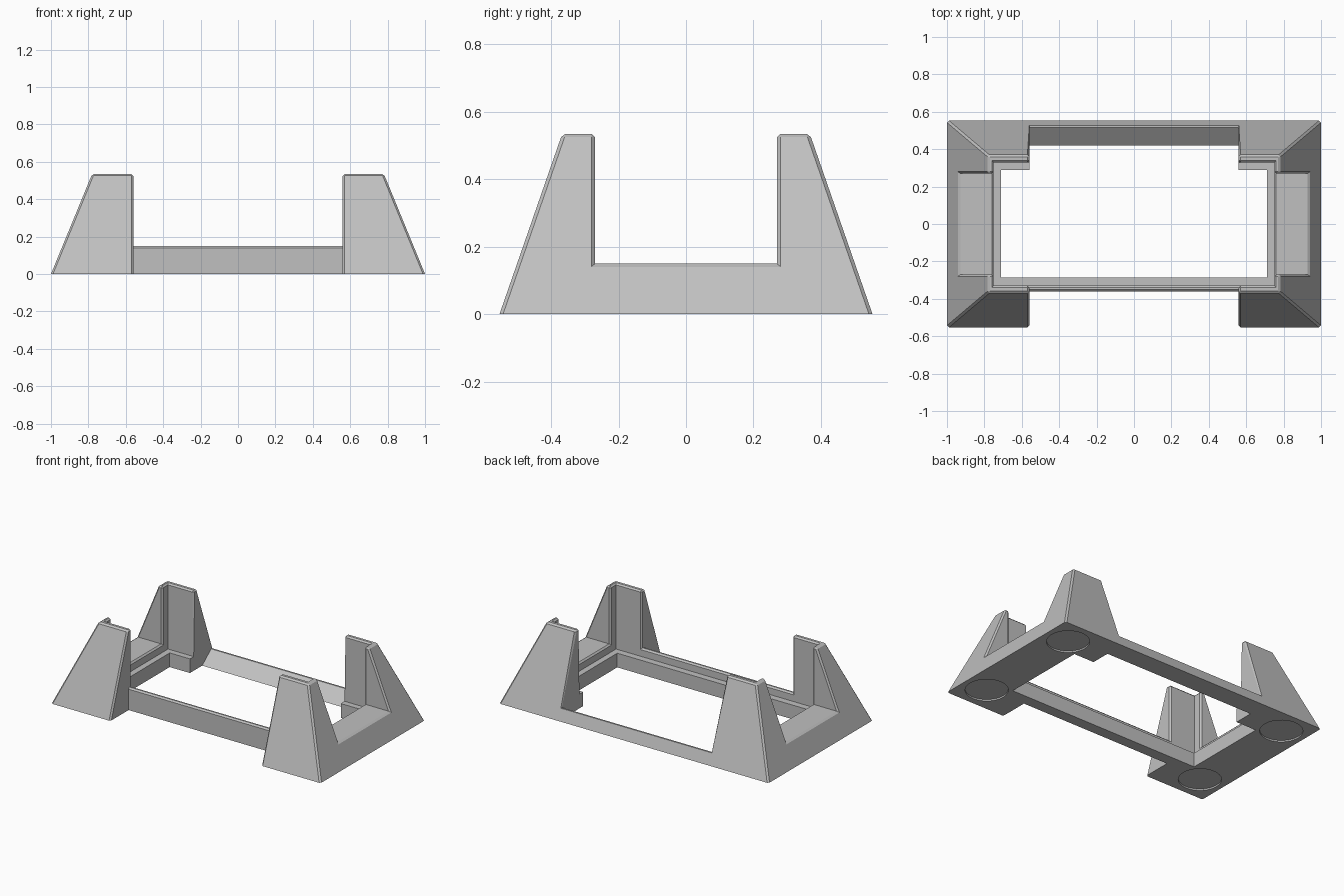
import bpy, bmesh, math
from mathutils import Matrix, Vector

cube = bpy.data.objects.get("Cube")
if cube:
    bpy.data.objects.remove(cube, do_unlink=True)

grey = bpy.data.materials.new("plain grey")
grey.use_nodes = True
colour = (0.53, 0.53, 0.53, 1)
grey.diffuse_color = colour
grey.node_tree.nodes["Principled BSDF"].inputs["Base Color"].default_value = colour


def add(name, bm):
    bmesh.ops.recalc_face_normals(bm, faces=bm.faces)
    mesh = bpy.data.meshes.new(name)
    bm.to_mesh(mesh)
    bm.free()
    obj = bpy.data.objects.new(name, mesh)
    bpy.context.collection.objects.link(obj)
    mesh.materials.append(grey)
    return obj


def box(name, x, y, z):
    bm = bmesh.new()
    bmesh.ops.create_cube(bm, size=1)
    for v in bm.verts:
        v.co = [r[0] if c < 0 else r[1] for c, r in zip(v.co, (x, y, z))]
    return add(name, bm)


def prism(name, profile, half):
    """Extrude a (y, z) profile along x."""
    bm = bmesh.new()
    face = bm.faces.new([bm.verts.new((-half, y, z)) for y, z in profile])
    out = bmesh.ops.extrude_face_region(bm, geom=[face])
    moved = [g for g in out["geom"] if isinstance(g, bmesh.types.BMVert)]
    bmesh.ops.translate(bm, verts=moved, vec=(2 * half, 0, 0))
    return add(name, bm)


def cut(target, cutter):
    mod = target.modifiers.new("cut", 'BOOLEAN')
    mod.operation = 'DIFFERENCE'
    mod.solver = 'EXACT'
    mod.object = cutter
    bpy.context.view_layer.objects.active = target
    bpy.ops.object.modifier_apply(modifier=mod.name)
    bpy.data.objects.remove(cutter, do_unlink=True)


# Tapered block that becomes the four corner posts and the rails
HEIGHT = 0.535
stand = box("stand", (-1, 1), (-0.553, 0.553), (0, HEIGHT))
for v in stand.data.vertices:
    if v.co.z > 0.1:
        v.co.x *= 0.78
        v.co.y *= 0.367 / 0.553

# Pocket, through opening, side notches, front recess and rear ramp
cut(stand, box("pocket", (-0.75, 0.75), (-0.33, 0.33), (0.095, 1)))
cut(stand, box("opening", (-0.71, 0.71), (-0.285, 0.29), (-1, 1)))
cut(stand, box("side_notch", (-2, 2), (-0.27, 0.27), (0.15, 1)))
cut(stand, box("front_notch", (-0.56, 0.56), (-1, 0), (0.15, 1)))
cut(stand, box("front_recess", (-0.56, 0.56), (-1, -0.36), (-1, 1)))
ramp = [(0, -0.08), (0.32, -0.08), (0.515, 0.076), (1, 0.076), (1, 1), (0, 1)]
cut(stand, prism("rear_ramp", ramp, 0.56))

# Small chamfers on the exposed upper edges
bm = bmesh.new()
bm.from_mesh(stand.data)
bmesh.ops.remove_doubles(bm, verts=bm.verts, dist=0.0001)
bmesh.ops.dissolve_limit(bm, angle_limit=math.radians(1),
                         verts=bm.verts, edges=bm.edges)
sharp = [e for e in bm.edges if e.is_manifold and e.is_convex
         and e.calc_face_angle() > 0.3
         and max(v.co.z for v in e.verts) > 0.14]
bmesh.ops.bevel(bm, geom=sharp, offset=0.01, segments=1, profile=0.5,
                affect='EDGES', clamp_overlap=True)
bm.to_mesh(stand.data)
bm.free()

# Shallow round foot recesses underneath
for sx in (-1, 1):
    for sy in (-1, 1):
        bm = bmesh.new()
        bmesh.ops.create_cone(bm, cap_ends=True, segments=48, radius1=0.13,
                              radius2=0.13, depth=0.02,
                              matrix=Matrix.Translation(Vector((sx * 0.835, sy * 0.38, 0))))
        cut(stand, add("foot_recess", bm))
